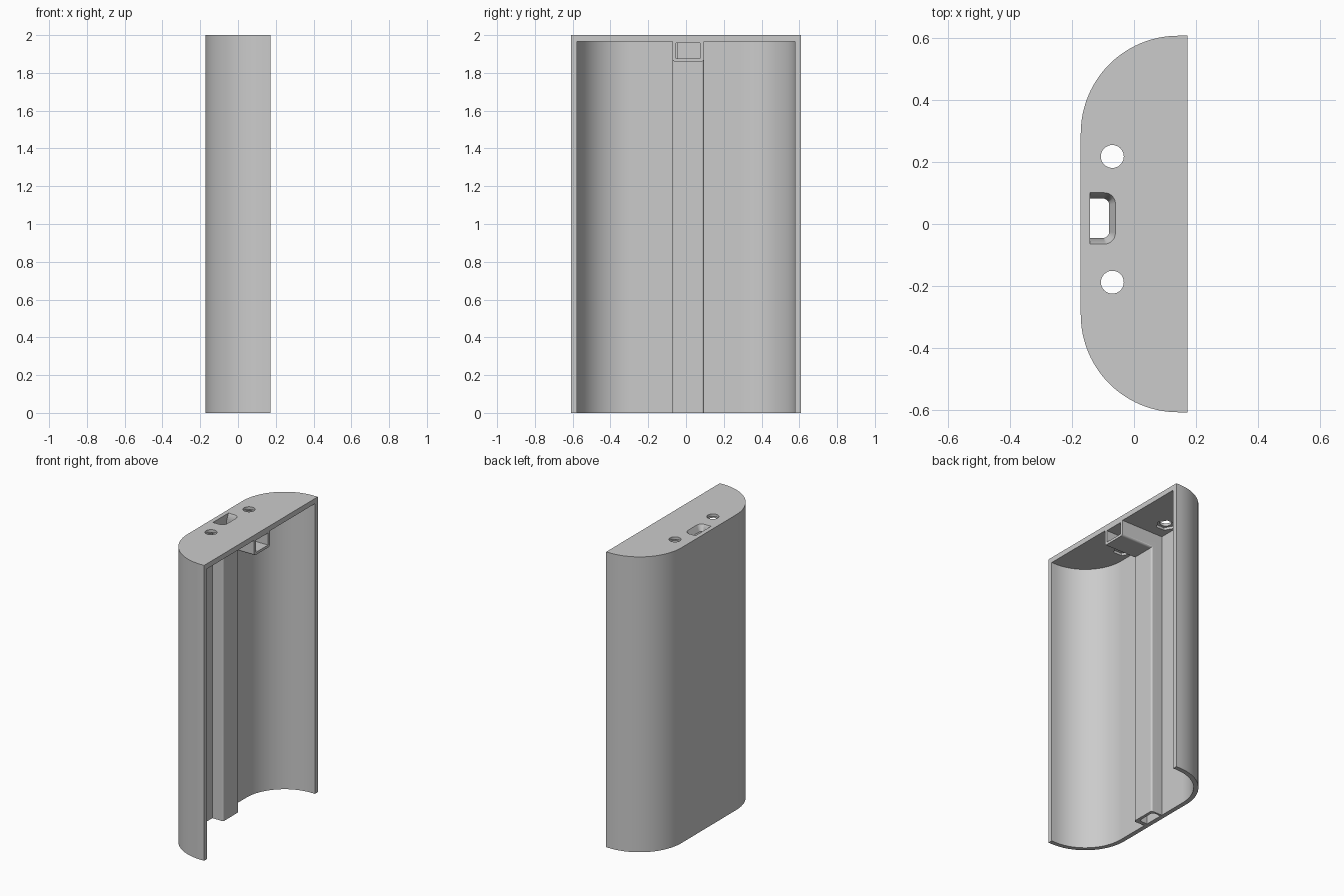
import bpy
import bmesh
from math import sin, cos, pi
from mathutils import Vector

if "Cube" in bpy.data.objects:
    bpy.data.objects.remove(bpy.data.objects["Cube"], do_unlink=True)

# Single flat colour
grey = bpy.data.materials.new("plain_grey")
grey.use_nodes = True
colour = (0.6, 0.6, 0.6, 1)
grey.diffuse_color = colour
grey.node_tree.nodes["Principled BSDF"].inputs["Base Color"].default_value = colour


def rounded(u0, u1, v0, v1, radii, steps=8):
    """Rectangle outline; radii for corners (u0,v0), (u1,v0), (u1,v1), (u0,v1)."""
    corners = [Vector(c) for c in ((u0, v0), (u1, v0), (u1, v1), (u0, v1))]
    points = []
    for i, (p, r) in enumerate(zip(corners, radii)):
        a = (corners[i - 1] - p).normalized()
        b = (corners[(i + 1) % 4] - p).normalized()
        if r == 0:
            points.append(p)
            continue
        centre = p + r * (a + b)
        for k in range(steps + 1):
            t = k / steps * pi / 2
            points.append(centre - r * (a * sin(t) + b * cos(t)))
    return points


def polygon(x, y, r, sides):
    return [Vector((x + r * cos(2 * pi * k / sides), y + r * sin(2 * pi * k / sides)))
            for k in range(sides)]


def loft(name, sections, along_x=False):
    """Closed solid through (height, outline) sections, along z or along x."""
    bm = bmesh.new()
    rings = []
    for h, outline in sections:
        rings.append([bm.verts.new((h, p.x, p.y) if along_x else (p.x, p.y, h))
                      for p in outline])
    n = len(rings[0])
    for low, high in zip(rings, rings[1:]):
        for i in range(n):
            j = (i + 1) % n
            bm.faces.new((low[i], low[j], high[j], high[i]))
    bm.faces.new(rings[0])
    bm.faces.new(rings[-1])
    bmesh.ops.recalc_face_normals(bm, faces=bm.faces)
    mesh = bpy.data.meshes.new(name)
    bm.to_mesh(mesh)
    bm.free()
    mesh.materials.append(grey)
    obj = bpy.data.objects.new(name, mesh)
    bpy.context.collection.objects.link(obj)
    return obj


def activate(obj):
    bpy.ops.object.select_all(action='DESELECT')
    obj.select_set(True)
    bpy.context.view_layer.objects.active = obj


def cut(target, cutter):
    activate(target)
    mod = target.modifiers.new("cut", 'BOOLEAN')
    mod.operation = 'DIFFERENCE'
    mod.solver = 'EXACT'
    mod.object = cutter
    bpy.ops.object.modifier_apply(modifier=mod.name)
    bpy.data.objects.remove(cutter, do_unlink=True)


HALF_X, HALF_Y, WALL, TOP = 0.172, 0.608, 0.03, 2.0
CEILING = TOP - 0.035
BACK = -HALF_X + WALL
RADIUS = 0.315

# Outer body: tall half-capsule block
body = loft("half_case", [(z, rounded(-HALF_X, HALF_X, -HALF_Y, HALF_Y,
                                      (RADIUS, 0, 0, RADIUS), 24)) for z in (0, TOP)])

# Cavity volume, leaving the cable channel and the port box standing
inner_y = HALF_Y - WALL
inner_r = RADIUS - WALL
cavity = loft("cavity", [(z, rounded(BACK, 0.4, -inner_y, inner_y,
                                     (inner_r, 0, 0, inner_r), 24)) for z in (-0.1, CEILING)])
cut(cavity, loft("channel_outer", [(z, rounded(-0.3, -0.06, -0.072, 0.095,
                                               (0, 0.012, 0.012, 0))) for z in (-0.2, 2.1)]))
cut(cavity, loft("port_outer", [(x, rounded(-0.072, 0.095, 1.86, 2.1, (0.014, 0.014, 0, 0)))
                                for x in (-0.3, 0.5)], True))
cut(body, cavity)

# Cable passage with flared top opening
narrow = rounded(BACK, -0.08, -0.045, 0.082, (0, 0.02, 0.02, 0))
wide = rounded(BACK, -0.06, -0.065, 0.101, (0, 0.036, 0.036, 0))
cut(body, loft("passage", [(-0.1, narrow), (1.96, narrow), (2.0, wide), (2.1, wide)]))

# Port opening facing the open side
cut(body, loft("port_opening", [(x, rounded(-0.054, 0.075, 1.877, 1.958, (0, 0, 0, 0)))
                                for x in (-0.12, 0.5)], True))

# Screw holes with hexagonal nut recesses underneath
for y in (-0.188, 0.218):
    cut(body, loft("screw_hole", [(z, polygon(-0.07, y, 0.037, 32)) for z in (1.9, 2.1)]))
    cut(body, loft("nut_recess", [(z, polygon(-0.07, y, 0.06, 6)) for z in (1.93, 1.982)]))

# Smooth curves, crisp edges
activate(body)
bpy.ops.object.shade_smooth_by_angle(angle=pi / 6)
weighted = body.modifiers.new("clean_shading", 'WEIGHTED_NORMAL')
weighted.keep_sharp = True
